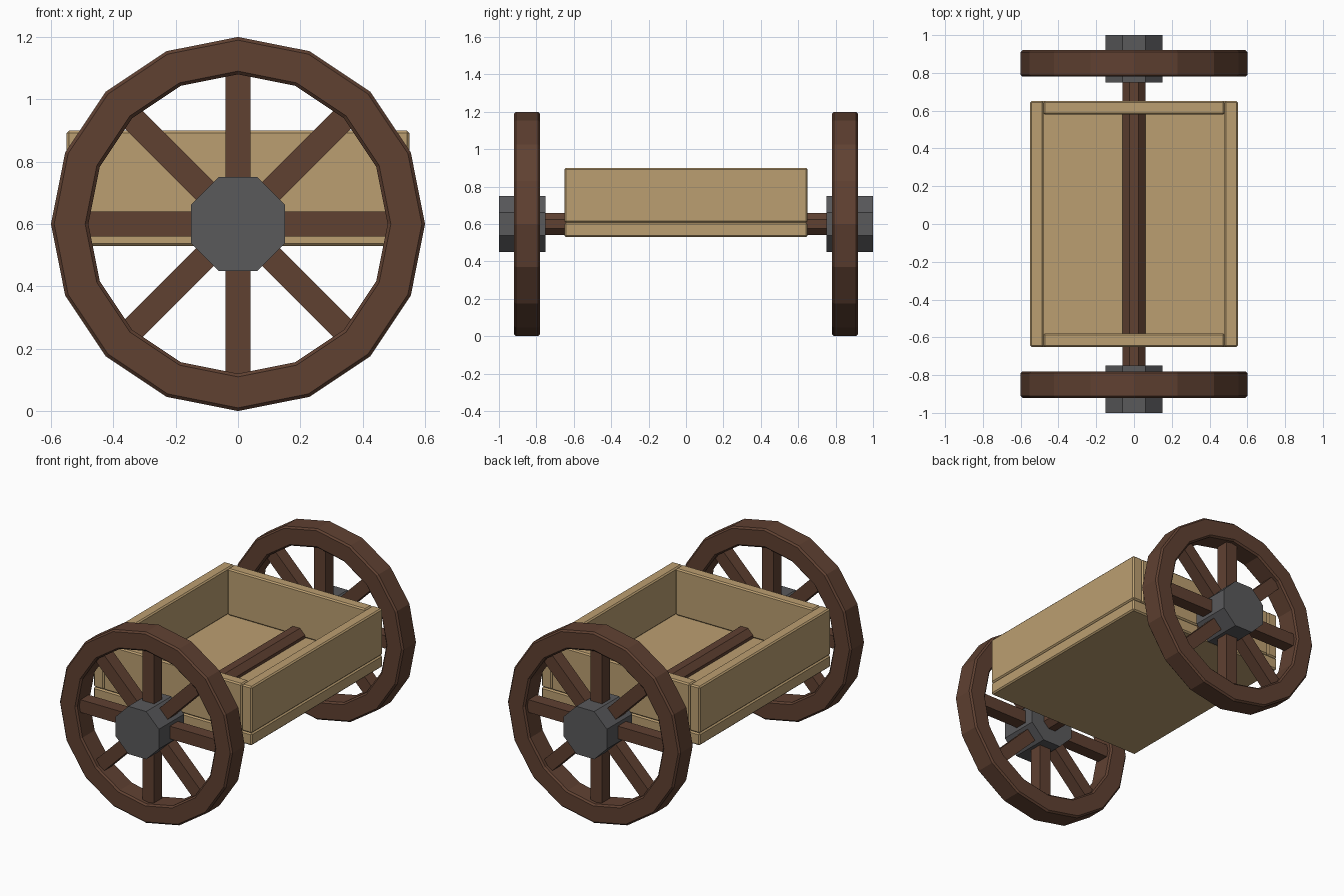
import bpy, bmesh
from math import pi, sin, cos
from mathutils import Matrix, Vector

if "Cube" in bpy.data.objects:
    bpy.data.objects.remove(bpy.data.objects["Cube"])


def material(name, rgb):
    m = bpy.data.materials.new(name)
    m.diffuse_color = (*rgb, 1)
    m.use_nodes = True
    m.node_tree.nodes["Principled BSDF"].inputs["Base Color"].default_value = m.diffuse_color
    return m


DARK = material("dark_wood", (0.115, 0.052, 0.031))
PALE = material("pale_wood", (0.50, 0.345, 0.165))
IRON = material("iron", (0.10, 0.10, 0.105))
AXLE_Z = 0.6


def finish(name, bm, mat, bevel=0):
    bmesh.ops.recalc_face_normals(bm, faces=bm.faces)
    me = bpy.data.meshes.new(name)
    bm.to_mesh(me)
    bm.free()
    me.materials.append(mat)
    ob = bpy.data.objects.new(name, me)
    bpy.context.collection.objects.link(ob)
    if bevel:
        b = ob.modifiers.new("bevel", 'BEVEL')
        b.width = bevel
        b.segments = 1
        b.limit_method = 'ANGLE'
    return ob


def box(name, lo, hi, mat, bevel=0):
    lo, hi = Vector(lo), Vector(hi)
    bm = bmesh.new()
    bmesh.ops.create_cube(bm, size=1, matrix=Matrix.Translation((lo + hi) / 2)
                          @ Matrix.Diagonal((*(hi - lo), 1)))
    return finish(name, bm, mat, bevel)


def octagon_bar(name, apothem, y0, y1, mat):
    # eight-sided bar along y with a flat side on top
    bm = bmesh.new()
    r = apothem / cos(pi / 8)
    place = (Matrix.Translation((0, (y0 + y1) / 2, AXLE_Z))
             @ Matrix.Rotation(pi / 2, 4, 'X'))
    ring = []
    for y in (y0, y1):
        ring.append([bm.verts.new((r * cos(pi / 8 + i * pi / 4), y,
                                   AXLE_Z + r * sin(pi / 8 + i * pi / 4)))
                     for i in range(8)])
    for i in range(8):
        j = (i + 1) % 8
        bm.faces.new((ring[0][i], ring[0][j], ring[1][j], ring[1][i]))
    bm.faces.new(ring[0])
    bm.faces.new(ring[1])
    return finish(name, bm, mat)


def rim(name, y0, y1, n=16):
    # rectangular profile swept around the axle
    bm = bmesh.new()
    profile = [(0.48, y0), (0.6, y0), (0.6, y1), (0.48, y1)]
    rings = [[bm.verts.new((r * cos(2 * pi * i / n), y,
                            AXLE_Z + r * sin(2 * pi * i / n)))
              for r, y in profile] for i in range(n)]
    for i in range(n):
        a, b = rings[i], rings[(i + 1) % n]
        for k in range(4):
            m = (k + 1) % 4
            bm.faces.new((a[k], a[m], b[m], b[k]))
    return finish(name, bm, DARK, 0.01)


# cart bed: floor, two long sides, two end boards
box("floor", (-0.55, -0.65, 0.53), (0.55, 0.65, 0.607), PALE, 0.008)
for s, side in ((-1, "left"), (1, "right")):
    x = sorted((s * 0.48, s * 0.55))
    box(side + "_wall", (x[0], -0.65, 0.607), (x[1], 0.65, 0.9), PALE, 0.008)
for s, side in ((-1, "front"), (1, "back")):
    y = sorted((s * 0.58, s * 0.65))
    box(side + "_wall", (-0.48, y[0], 0.607), (0.48, y[1], 0.9), PALE, 0.008)

# axle
octagon_bar("axle", 0.06, -0.78, 0.78, DARK)

# wheels
for s, side in ((-1, "front"), (1, "back")):
    rim(side + "_wheel_rim", *sorted((s * 0.78, s * 0.92)))
    octagon_bar(side + "_hub", 0.15, *sorted((s * 0.75, s * 1.0)), IRON)
    for i in range(8):
        spoke = box(f"{side}_spoke_{i + 1}", (0.1, -0.04, -0.04),
                    (0.49, 0.04, 0.04), DARK)
        spoke.location = (0, s * 0.85, AXLE_Z)
        spoke.rotation_euler = (0, i * pi / 4, 0)
